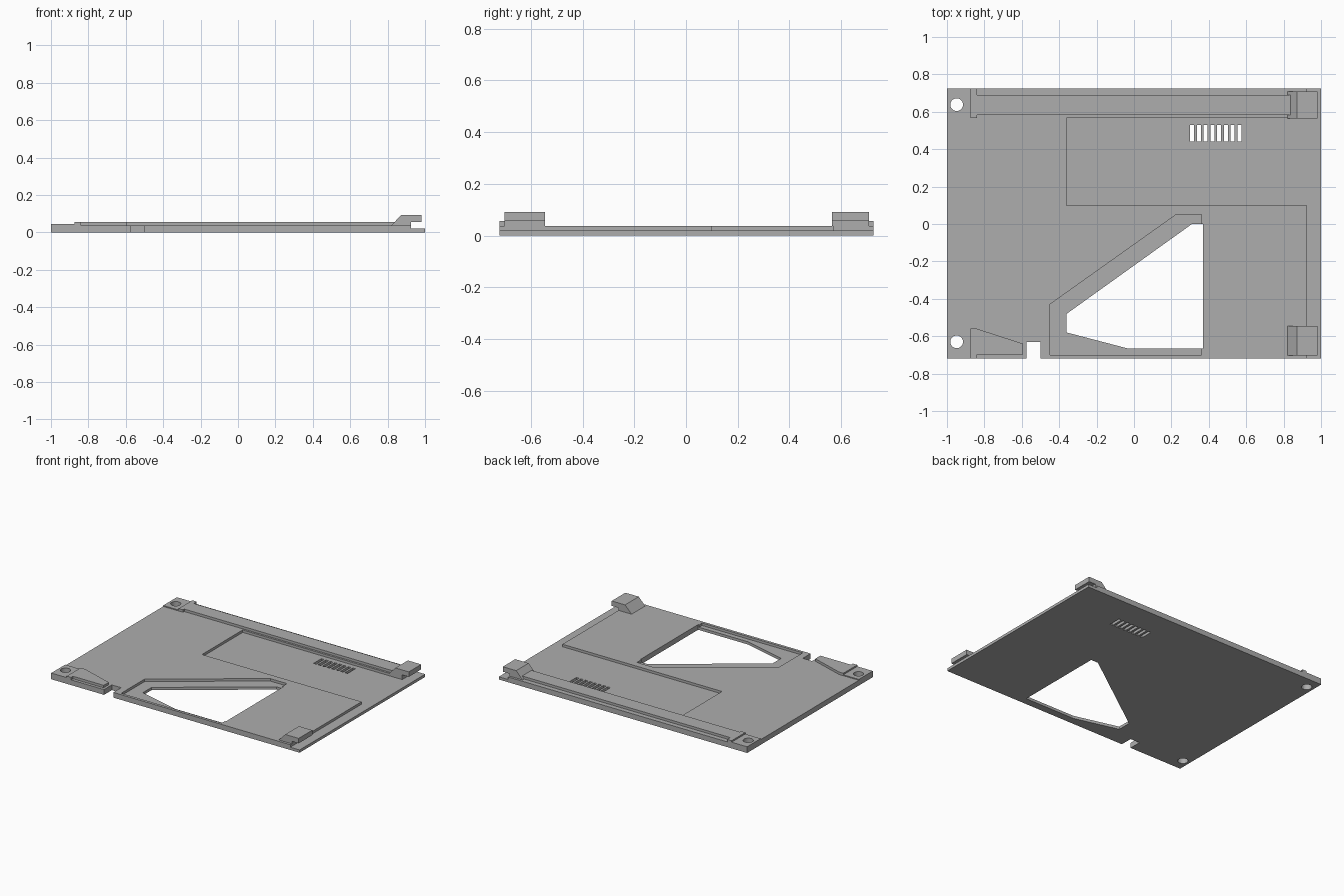
import bpy
import bmesh

cube = bpy.data.objects.get("Cube")
if cube:
    bpy.data.objects.remove(cube, do_unlink=True)

FLOOR, TOP, LOW_PAD, RAISED, HOOK_TOP = 0.02, 0.038, 0.045, 0.056, 0.092
BACK, FRONT = 0.725, -0.72

grey = bpy.data.materials.new("plain grey")
grey.use_nodes = True
grey.diffuse_color = (0.42, 0.42, 0.42, 1)
grey.node_tree.nodes["Principled BSDF"].inputs["Base Color"].default_value = grey.diffuse_color


def prism(name, points, lo, hi, axis="z"):
    """Extrude an outline along z, or an x-z profile along y."""
    place = (lambda a, b, h: (a, b, h)) if axis == "z" else (lambda a, b, h: (a, h, b))
    bm = bmesh.new()
    face = bm.faces.new([bm.verts.new(place(a, b, lo)) for a, b in points])
    ext = bmesh.ops.extrude_face_region(bm, geom=[face])
    moved = [g for g in ext["geom"] if isinstance(g, bmesh.types.BMVert)]
    bmesh.ops.translate(bm, verts=moved, vec=place(0, 0, hi - lo))
    bmesh.ops.recalc_face_normals(bm, faces=bm.faces)
    mesh = bpy.data.meshes.new(name)
    bm.to_mesh(mesh)
    bm.free()
    mesh.materials.append(grey)
    obj = bpy.data.objects.new(name, mesh)
    bpy.context.collection.objects.link(obj)
    return obj


def rect(x0, x1, y0, y1):
    return [(x0, y0), (x1, y0), (x1, y1), (x0, y1)]


def cut(obj, cutter):
    """Subtract a cutter, bake the result and discard the cutter."""
    cutter.hide_render = True
    mod = obj.modifiers.new("cut", "BOOLEAN")
    mod.operation = "DIFFERENCE"
    mod.solver = "EXACT"
    mod.object = cutter
    bpy.context.view_layer.objects.active = obj
    bpy.ops.object.modifier_apply(modifier=mod.name)
    bpy.data.objects.remove(cutter, do_unlink=True)


def cut_screw_hole(obj, y):
    bpy.ops.mesh.primitive_cylinder_add(vertices=32, radius=0.034, depth=1, location=(-0.948, y, 0))
    cut(obj, bpy.context.object)


# Base plate with its edge notch
plate = prism("base_plate", [(-1, FRONT), (-0.575, FRONT), (-0.575, -0.63), (-0.5, -0.63),
                             (-0.5, FRONT), (1, FRONT), (1, BACK), (-1, BACK)], 0, TOP)

# Shallow pocket running into the lowered side edge
cut(plate, prism("pocket", [(-0.36, 0.1), (0.925, 0.1), (0.925, -1), (1.1, -1), (1.1, 1),
                            (0.925, 1), (0.925, 0.568), (-0.36, 0.568)], FLOOR, 1))

# Angled window with a sunken ledge around it
cut(plate, prism("window_ledge", [(-0.45, -0.7), (0.36, -0.7), (0.36, 0.05),
                                  (0.225, 0.05), (-0.45, -0.43)], FLOOR, 1))
cut(plate, prism("window", [(-0.36, -0.58), (-0.035, -0.665), (0.368, -0.665), (0.368, 0),
                            (0.31, 0), (-0.36, -0.48)], -1, 1))

# Row of vent slots
for i in range(8):
    x = 0.3 + i * 0.0362
    cut(plate, prism("vent", rect(x, x + 0.021, 0.44, 0.53), -1, 1))

# Raised corner pads, the back one continuing as a long rail
back_pad = prism("back_rail", [(-0.875, 0.568), (-0.84, 0.568), (-0.84, 0.582), (0.836, 0.582),
                               (0.836, 0.69), (-0.84, 0.69), (-0.84, BACK), (-0.875, BACK)], TOP, RAISED)
front_pad = prism("front_wedge", [(-0.875, FRONT), (-0.84, FRONT), (-0.84, -0.698), (-0.593, -0.698),
                                  (-0.593, -0.64), (-0.84, -0.56), (-0.875, -0.56)], TOP, RAISED)
for name, y0, y1, hole_y in (("back", 0.568, BACK, 0.638), ("front", FRONT, -0.56, -0.63)):
    pad = prism(name + "_screw_pad", rect(-1, -0.875, y0, y1), TOP, LOW_PAD)
    cut_screw_hole(pad, hole_y)
    cut_screw_hole(plate, hole_y)

# Overhanging hooks on the left edge
hook_profile = [(0.82, TOP), (0.925, TOP), (0.925, RAISED), (0.98, RAISED),
                (0.98, HOOK_TOP), (0.872, HOOK_TOP)]
for name, y0, y1 in (("back_hook", 0.565, 0.708), ("front_hook", -0.702, -0.545)):
    prism(name, hook_profile, y0, y1, axis="y")
